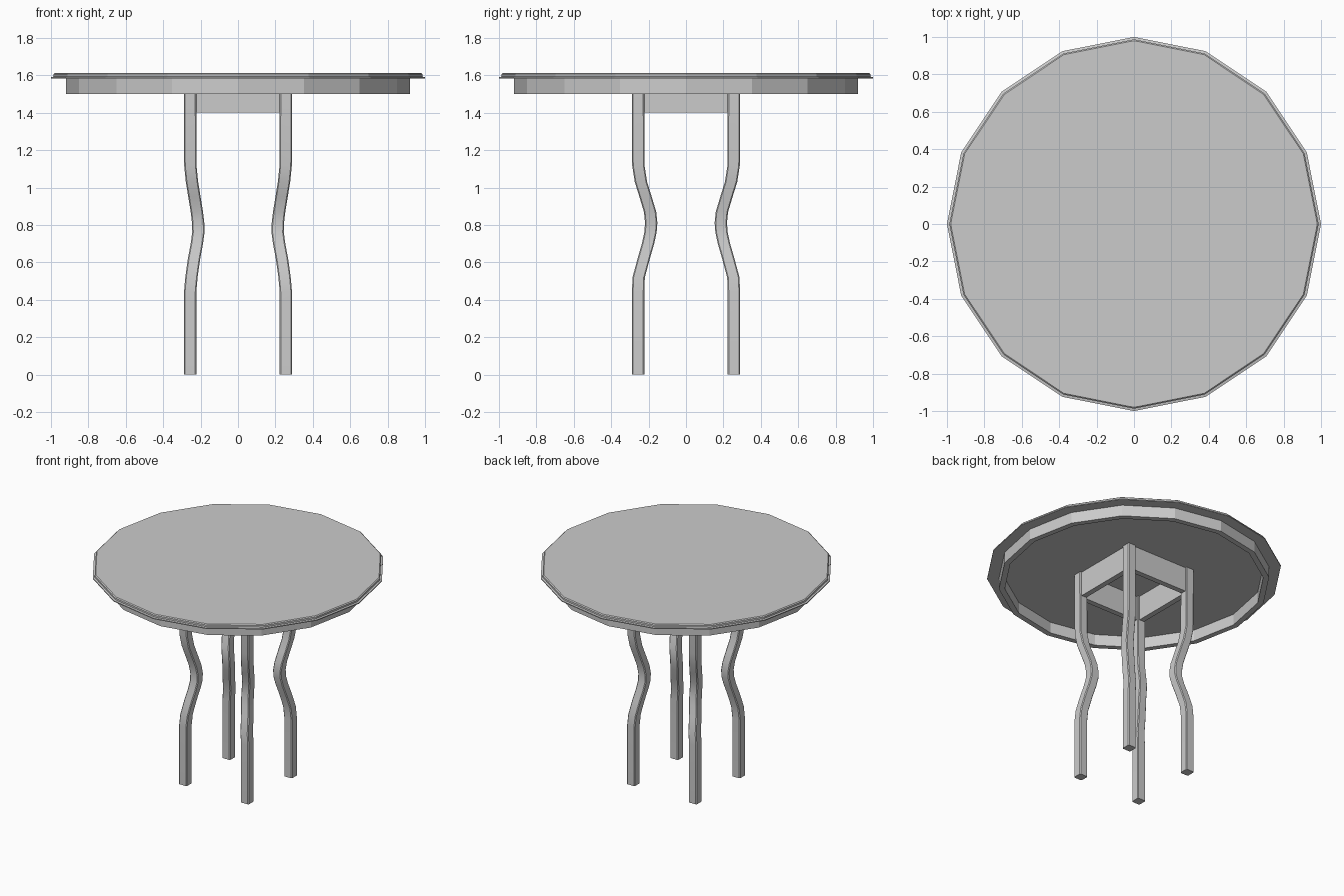
import bpy, bmesh, math
from mathutils import Vector

if "Cube" in bpy.data.objects:
    bpy.data.objects.remove(bpy.data.objects["Cube"])

SIDES = 16


def finish(name, bm, smooth=False):
    bmesh.ops.recalc_face_normals(bm, faces=bm.faces)
    mesh = bpy.data.meshes.new(name)
    bm.to_mesh(mesh)
    bm.free()
    ob = bpy.data.objects.new(name, mesh)
    bpy.context.collection.objects.link(ob)
    if smooth:
        bpy.ops.object.select_all(action='DESELECT')
        ob.select_set(True)
        bpy.context.view_layer.objects.active = ob
        bpy.ops.object.shade_smooth_by_angle(angle=math.radians(30))
    return ob


def bridge(bm, rings, closed=False):
    """Join consecutive vertex rings with quads."""
    pairs = list(zip(rings, rings[1:])) + ([(rings[-1], rings[0])] if closed else [])
    for a, b in pairs:
        n = len(a)
        for i in range(n):
            j = (i + 1) % n
            bm.faces.new((a[i], a[j], b[j], b[i]))
    if not closed:
        bm.faces.new(rings[0])
        bm.faces.new(rings[-1])


def lathe(name, profile, closed=False):
    bm = bmesh.new()
    rings = [[bm.verts.new((r * math.cos(2 * math.pi * i / SIDES),
                            r * math.sin(2 * math.pi * i / SIDES), z))
              for i in range(SIDES)] for r, z in profile]
    bridge(bm, rings, closed)
    return finish(name, bm)


# Table top with a stepped, chamfered rim
lathe("table_top", [(1.0, 1.583), (1.0, 1.59), (0.987, 1.593),
                    (0.987, 1.606), (0.98, 1.612)])

# Hollow apron ring below the top
lathe("apron_ring", [(0.92, 1.5), (0.92, 1.583), (0.88, 1.583), (0.88, 1.5)], True)

# Legs: chamfered square section following an inward bend (z, x shift, y shift)
BEND = [(0, 0, 0), (0.44, 0, 0), (0.52, .007, .003), (0.62, .021, .03),
        (0.70, .036, .053), (0.76, .044, .066), (0.81, .043, .07),
        (0.87, .036, .064), (0.95, .023, .04), (1.03, .01, .015),
        (1.12, .001, .001), (1.583, 0, 0)]
H, C, LEG = 0.033, 0.006, 0.256
SECTION = [(H, -H + C), (H, H - C), (H - C, H), (-H + C, H),
           (-H, H - C), (-H, -H + C), (-H + C, -H), (H - C, -H)]


def leg(name, sx, sy):
    bm = bmesh.new()
    rings = [[bm.verts.new((sx * (LEG - dx + u), sy * (LEG - dy + v), z))
              for u, v in SECTION] for z, dx, dy in BEND]
    bridge(bm, rings)
    finish(name, bm, True)


for side, sx in (("left", -1), ("right", 1)):
    for end, sy in (("front", -1), ("back", 1)):
        leg(f"{end}_{side}_leg", sx, sy)


# Square frame of rails between the legs
def rail(name, centre, size):
    bm = bmesh.new()
    bmesh.ops.create_cube(bm, size=1)
    bmesh.ops.scale(bm, vec=size, verts=bm.verts)
    bmesh.ops.translate(bm, vec=Vector(centre), verts=bm.verts)
    finish(name, bm)


LENGTH, THICK, TALL, MID = 0.46, 0.04, 0.183, 1.4915
for name, s in (("front", -1), ("back", 1)):
    rail(name + "_rail", (0, s * LEG, MID), (LENGTH, THICK, TALL))
for name, s in (("left", -1), ("right", 1)):
    rail(name + "_rail", (s * LEG, 0, MID), (THICK, LENGTH, TALL))
